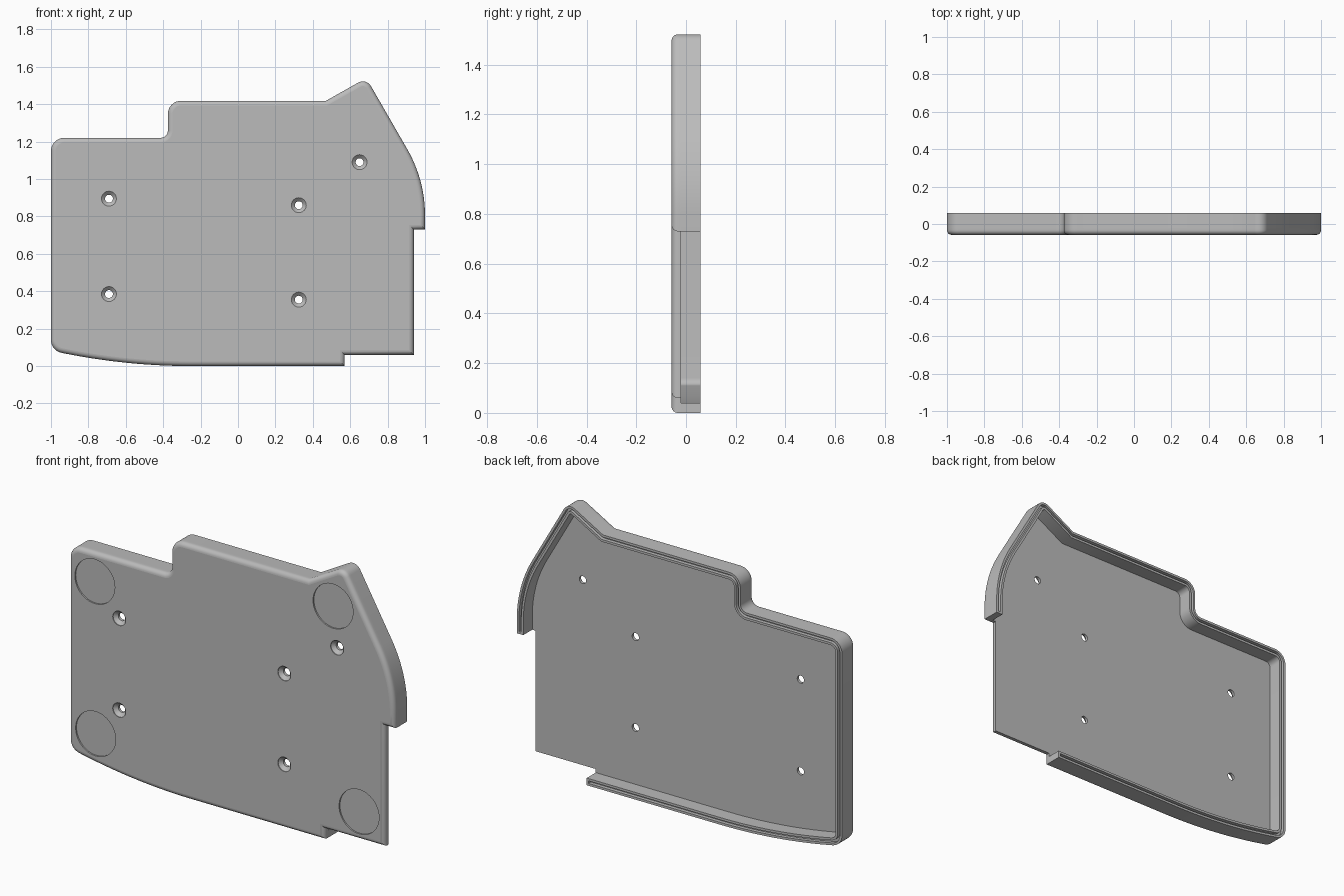
import bpy, bmesh
from math import cos, sin, pi, radians
from mathutils import Vector

old = bpy.data.objects.get("Cube")
if old:
    bpy.data.objects.remove(old, do_unlink=True)

FRONT, FLOOR, BACK = -0.058, -0.021, 0.058
WALL, FILLET = 0.04, 0.025

grey = bpy.data.materials.new("mid grey")
grey.use_nodes = True
grey.diffuse_color = (0.5, 0.5, 0.5, 1)
grey.node_tree.nodes["Principled BSDF"].inputs["Base Color"].default_value = (0.5, 0.5, 0.5, 1)


def rounded(corners, steps=8):
    """Turn (x, z, radius) corners into a list of points with arc corners."""
    pts = []
    for i, (x, z, r) in enumerate(corners):
        p = Vector((x, z))
        if r == 0:
            pts.append(p)
            continue
        a = (Vector(corners[i - 1][:2]) - p).normalized()
        b = (Vector(corners[(i + 1) % len(corners)][:2]) - p).normalized()
        half = a.angle(b) / 2
        centre = p + (a + b).normalized() * r / sin(half)
        t = r * cos(half) / sin(half)
        start, end = p + a * t - centre, p + b * t - centre
        sweep = start.angle(end)
        for k in range(steps + 1):
            f = k / steps
            pts.append(centre + (start * sin((1 - f) * sweep) + end * sin(f * sweep)) / sin(sweep))
    return pts


def inward(pts, closed):
    """Mitred inward offset vector at each point of a clockwise path."""
    out, n = [], len(pts)
    for i in range(n):
        dirs = []
        if closed or i > 0:
            dirs.append((pts[i] - pts[i - 1]).normalized())
        if closed or i < n - 1:
            dirs.append((pts[(i + 1) % n] - pts[i]).normalized())
        norms = [Vector((d.y, -d.x)) for d in dirs]
        m = sum(norms, Vector((0, 0))).normalized()
        out.append(m / m.dot(norms[0]))
    return out


def loft(bm, rings):
    """Skin closed rings and cap both ends."""
    loops = [[bm.verts.new(co) for co in ring] for ring in rings]
    for a, b in zip(loops, loops[1:]):
        for i in range(len(a)):
            j = (i + 1) % len(a)
            bm.faces.new((a[i], a[j], b[j], b[i]))
    bm.faces.new(loops[0])
    bm.faces.new(loops[-1])


def make_object(name, bm):
    bmesh.ops.recalc_face_normals(bm, faces=bm.faces)
    me = bpy.data.meshes.new(name)
    bm.to_mesh(me)
    bm.free()
    me.materials.append(grey)
    ob = bpy.data.objects.new(name, me)
    bpy.context.collection.objects.link(ob)
    return ob


def activate(ob):
    bpy.ops.object.select_all(action='DESELECT')
    ob.select_set(True)
    bpy.context.view_layer.objects.active = ob


def smooth(ob):
    activate(ob)
    bpy.ops.object.shade_smooth_by_angle(angle=radians(30))
    for f in ob.data.polygons:
        if abs(f.normal.y) > 0.995:
            f.use_smooth = False


# Outline: bowed bottom, stepped top, pointed shoulder and curved side
def bow(x):
    return (x + 0.25) ** 2 / 6.8


corners = [(0.57, 0, 0)]
corners += [(-0.25 - 0.68 * k / 14, bow(-0.25 - 0.68 * k / 14), 0) for k in range(15)]
corners += [(-1, bow(-1), 0.07), (-1, 1.22, 0.07), (-0.375, 1.22, 0.04),
            (-0.375, 1.418, 0.07), (0.47, 1.418, 0), (0.686, 1.54, 0.05)]
corners += [(0.291 + 0.709 * cos(a), 0.805 + 0.709 * sin(a), 0)
            for a in (radians(30 * (1 - k / 12)) for k in range(13))]
corners += [(1, 0.73, 0), (0.94, 0.73, 0), (0.94, 0.06, 0), (0.57, 0.06, 0)]
outline = rounded(corners)

# Base plate with a rounded front edge
offs = inward(outline, True)
levels = [(0, FLOOR)]
for k in range(7):
    t = pi / 2 * k / 6
    levels.append((FILLET * (1 - cos(t)), FRONT + FILLET * (1 - sin(t))))
bm = bmesh.new()
loft(bm, [[(p.x + o.x * d, y, p.y + o.y * d) for p, o in zip(outline, offs)]
          for d, y in levels])
plate = make_object("base_plate", bm)

# Cutters: shallow foot recesses and countersunk screw holes
feet = [(-0.84, 1.06), (0.625, 1.315), (-0.835, 0.215), (0.785, 0.215)]
screws = [(-0.69, 0.895), (0.325, 0.86), (0.65, 1.09), (-0.69, 0.385), (0.325, 0.355)]
foot_profile = [(0.123, FRONT - 0.02), (0.123, FRONT + 0.008)]
screw_profile = [(0.04, FRONT - 0.02), (0.04, FRONT + 0.004),
                 (0.021, FRONT + 0.022), (0.021, FLOOR + 0.02)]
bm = bmesh.new()
for spots, profile, sides in ((feet, foot_profile, 48), (screws, screw_profile, 24)):
    for x, z in spots:
        loft(bm, [[(x + r * cos(2 * pi * k / sides), y, z + r * sin(2 * pi * k / sides))
                   for k in range(sides)] for r, y in profile])
cutter = make_object("hole_cutter", bm)
cutter.hide_render = True
cut = plate.modifiers.new("holes", 'BOOLEAN')
cut.operation, cut.solver, cut.object = 'DIFFERENCE', 'EXACT', cutter
activate(plate)
bpy.ops.object.modifier_apply(modifier=cut.name)
bpy.data.objects.remove(cutter, do_unlink=True)
smooth(plate)

# Rim wall swept along the outline, with a groove closed off at both ends
path = outline[:-3]
END, GROOVE = 0.012, 0.02
path.insert(1, path[0] + (path[1] - path[0]).normalized() * END)
path.insert(-1, path[-1] + (path[-2] - path[-1]).normalized() * END)
offs = inward(path, False)
last = len(path) - 1


def section(i, depth):
    prof = [(0, FLOOR), (0, BACK), (0.013, BACK), (0.013, BACK - depth),
            (0.027, BACK - depth), (0.027, BACK), (WALL, BACK), (WALL, FLOOR)]
    return [(path[i].x + offs[i].x * d, y, path[i].y + offs[i].y * d) for d, y in prof]


rings = []
for i in range(last + 1):
    if i in (0, 1):
        rings.append(section(i, 0))
    if 0 < i < last:
        rings.append(section(i, GROOVE))
    if i in (last - 1, last):
        rings.append(section(i, 0))
bm = bmesh.new()
loft(bm, rings)
bmesh.ops.remove_doubles(bm, verts=bm.verts, dist=1e-5)
smooth(make_object("rim_wall", bm))
